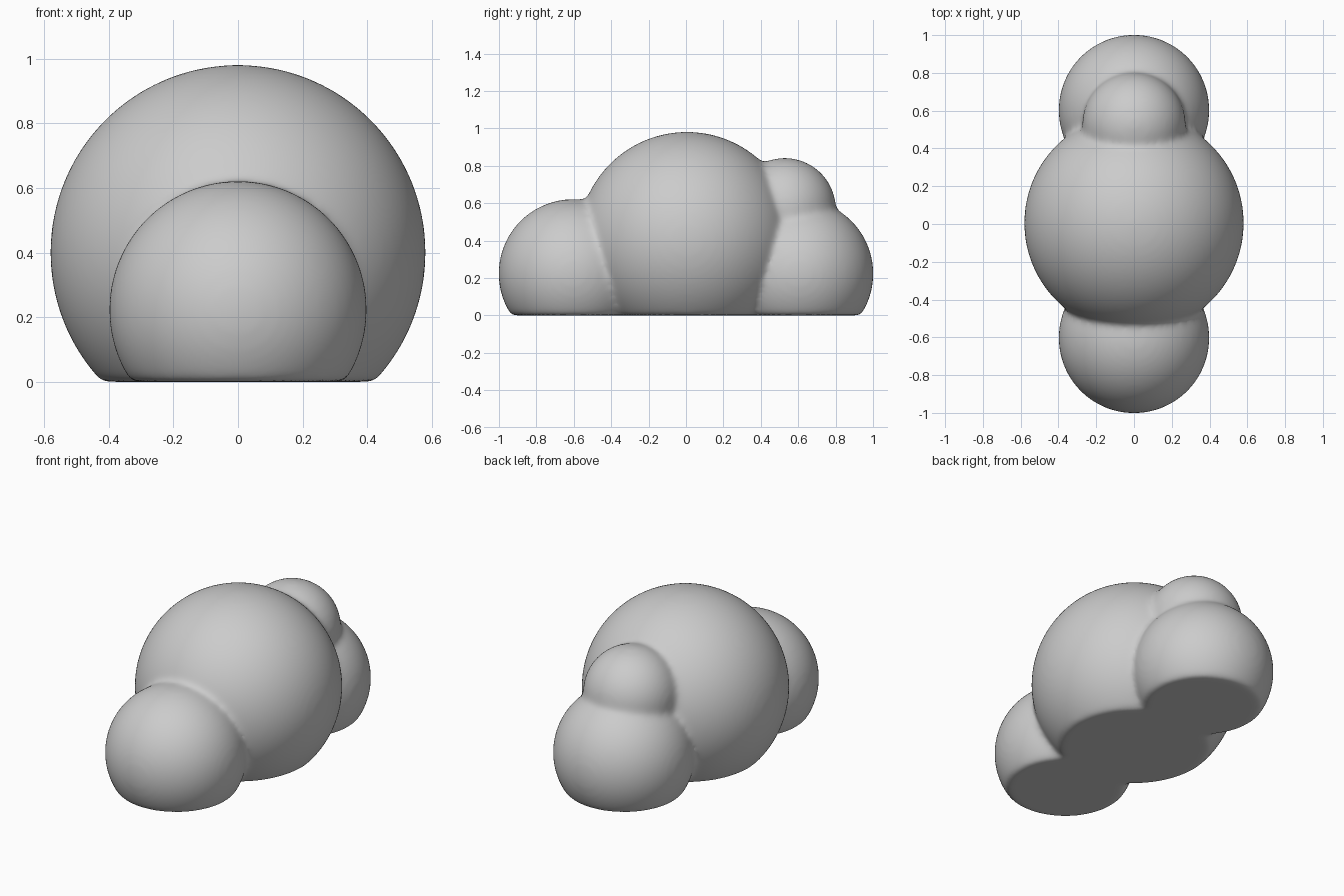
import bpy, bmesh
from mathutils import Matrix, Vector

if "Cube" in bpy.data.objects:
    bpy.data.objects.remove(bpy.data.objects["Cube"])

# Puffs: (y, z, radius), all on the x = 0 plane
PUFFS = [
    (0.005, 0.400, 0.581),   # main puff
    (-0.603, 0.223, 0.399),  # front puff
    (0.603, 0.223, 0.399),   # back puff
    (0.528, 0.568, 0.274),   # small upper puff
]


def add_puff(bm, y, z, r):
    """Sphere with its underside sliced flat at z = 0."""
    part = bmesh.ops.create_icosphere(
        bm, subdivisions=6, radius=r, matrix=Matrix.Translation((0, y, z)))
    verts = part["verts"]
    edges = {e for v in verts for e in v.link_edges}
    faces = {f for v in verts for f in v.link_faces}
    if z < r:
        cut = bmesh.ops.bisect_plane(
            bm, geom=list(verts) + list(edges) + list(faces),
            plane_co=Vector((0, 0, 0)), plane_no=Vector((0, 0, -1)),
            clear_outer=True)
        rim = [e for e in cut["geom_cut"] if isinstance(e, bmesh.types.BMEdge)]
        bmesh.ops.holes_fill(bm, edges=rim, sides=0)


bm = bmesh.new()
for y, z, r in PUFFS:
    add_puff(bm, y, z, r)
bmesh.ops.recalc_face_normals(bm, faces=bm.faces[:])

mesh = bpy.data.meshes.new("cloud_body")
bm.to_mesh(mesh)
bm.free()
cloud = bpy.data.objects.new("cloud_body", mesh)
bpy.context.collection.objects.link(cloud)

# Fuse the puffs into one skin, then soften creases and the bottom rim
fuse = cloud.modifiers.new("fuse", "REMESH")
fuse.mode = "VOXEL"
fuse.voxel_size = 0.014
fuse.use_smooth_shade = True
soften = cloud.modifiers.new("soften", "SMOOTH")
soften.factor = 0.5
soften.iterations = 24
